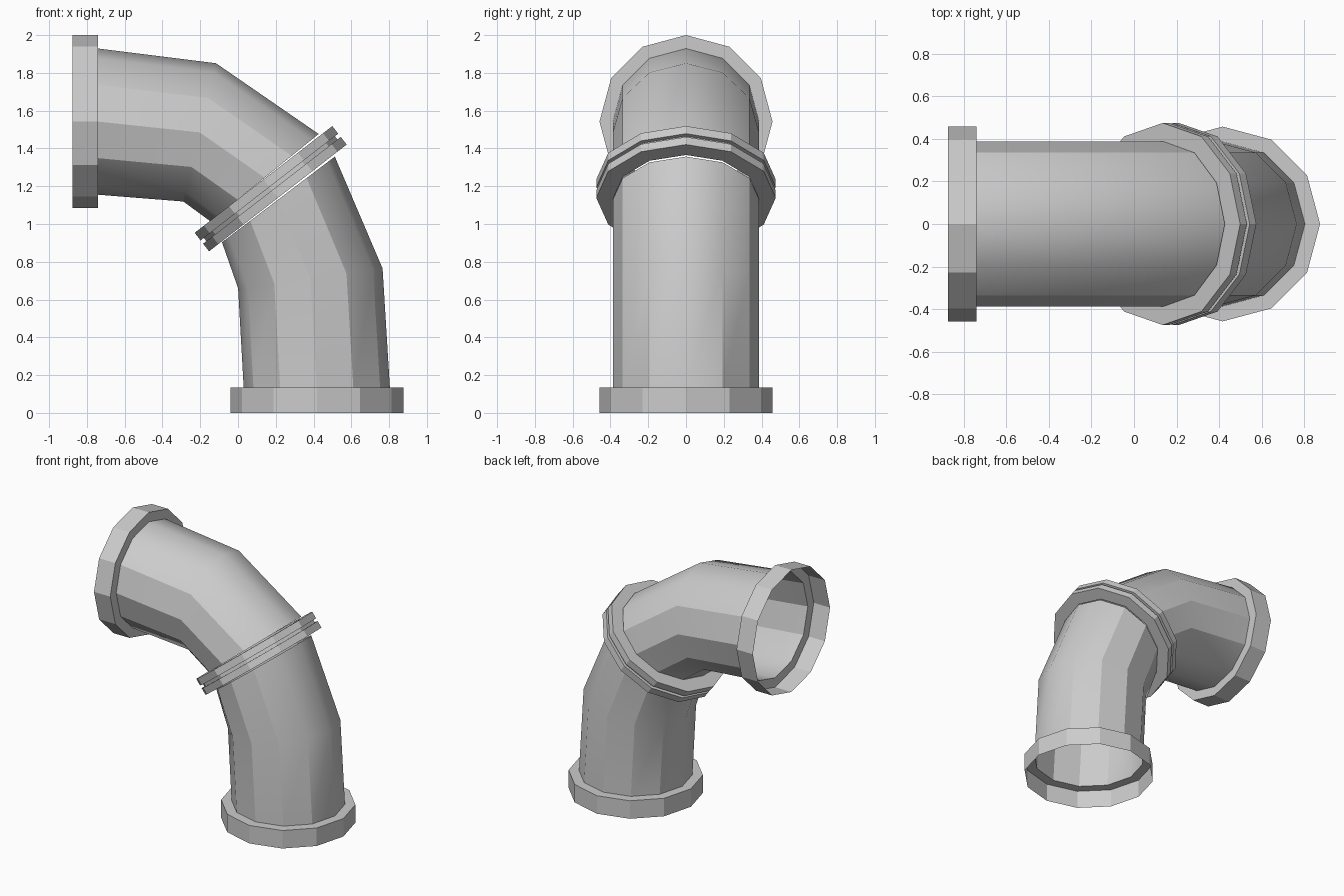
import bpy
from math import sin, cos, pi, radians

if "Cube" in bpy.data.objects:
    bpy.data.objects.remove(bpy.data.objects["Cube"])

SIDES = 12


def station(cx, cz, angle, in_plane, across, shift=0.0):
    """One ring of the pipe: centre, tilt, two radii, shift along the pipe axis."""
    a = radians(angle)
    cx -= shift * sin(a)
    cz += shift * cos(a)
    ring = []
    for k in range(SIDES):
        t = 2 * pi * k / SIDES
        r = in_plane * cos(t)
        ring.append((cx + r * cos(a), across * sin(t), cz + r * sin(a)))
    return ring


def sleeve(name, rings, smooth=False):
    """Open sheet of quads joining the rings in order."""
    verts = [p for ring in rings for p in ring]
    faces = []
    for i in range(len(rings) - 1):
        for j in range(SIDES):
            k = (j + 1) % SIDES
            a, b = i * SIDES, (i + 1) * SIDES
            faces.append((a + j, a + k, b + k, b + j))
    mesh = bpy.data.meshes.new(name)
    mesh.from_pydata(verts, [], faces)
    obj = bpy.data.objects.new(name, mesh)
    bpy.context.collection.objects.link(obj)
    if smooth:
        bpy.ops.object.select_all(action='DESELECT')
        bpy.context.view_layer.objects.active = obj
        obj.select_set(True)
        bpy.ops.object.shade_smooth_by_angle(angle=radians(29.9))
    return obj


PIPE, COLLAR, DEPTH = 0.387, 0.458, 0.135
BOTTOM = (0.417, 0.0, 0)
TOP = (-0.875, 1.542, 90)
MID = (0.173, 1.187, 37.8)
HALF = 0.062

# Pipe halves, meeting the joint flange
sleeve("lower_pipe", [
    station(*BOTTOM, PIPE, PIPE, DEPTH),
    station(0.383, 0.712, 7.8, 0.386, PIPE),
    station(0.214, 1.13, 37.2, 0.375, PIPE),
], True)
sleeve("upper_pipe", [
    station(0.141, 1.245, 39, 0.368, PIPE),
    station(-0.203, 1.485, 76.7, 0.376, PIPE),
    station(*TOP, PIPE, PIPE, -DEPTH),
], True)

# Hollow end collars with a step down to the pipe
sleeve("bottom_collar", [
    station(*BOTTOM, COLLAR, COLLAR),
    station(*BOTTOM, COLLAR, COLLAR, DEPTH),
    station(*BOTTOM, PIPE, PIPE, DEPTH),
])
sleeve("top_collar", [
    station(*TOP, PIPE, PIPE, -DEPTH),
    station(*TOP, COLLAR, COLLAR, -DEPTH),
    station(*TOP, COLLAR, COLLAR),
])

# Joint flange: two plates with a narrow groove between them
profile = [(-HALF, 0.09), (-HALF, 0.0), (-0.011, 0.0), (-0.011, 0.022),
           (0.011, 0.022), (0.011, 0.0), (HALF, 0.0), (HALF, 0.10)]
sleeve("joint_flange", [
    station(*MID, 0.461 - inset, 0.475 - inset, s) for s, inset in profile])
